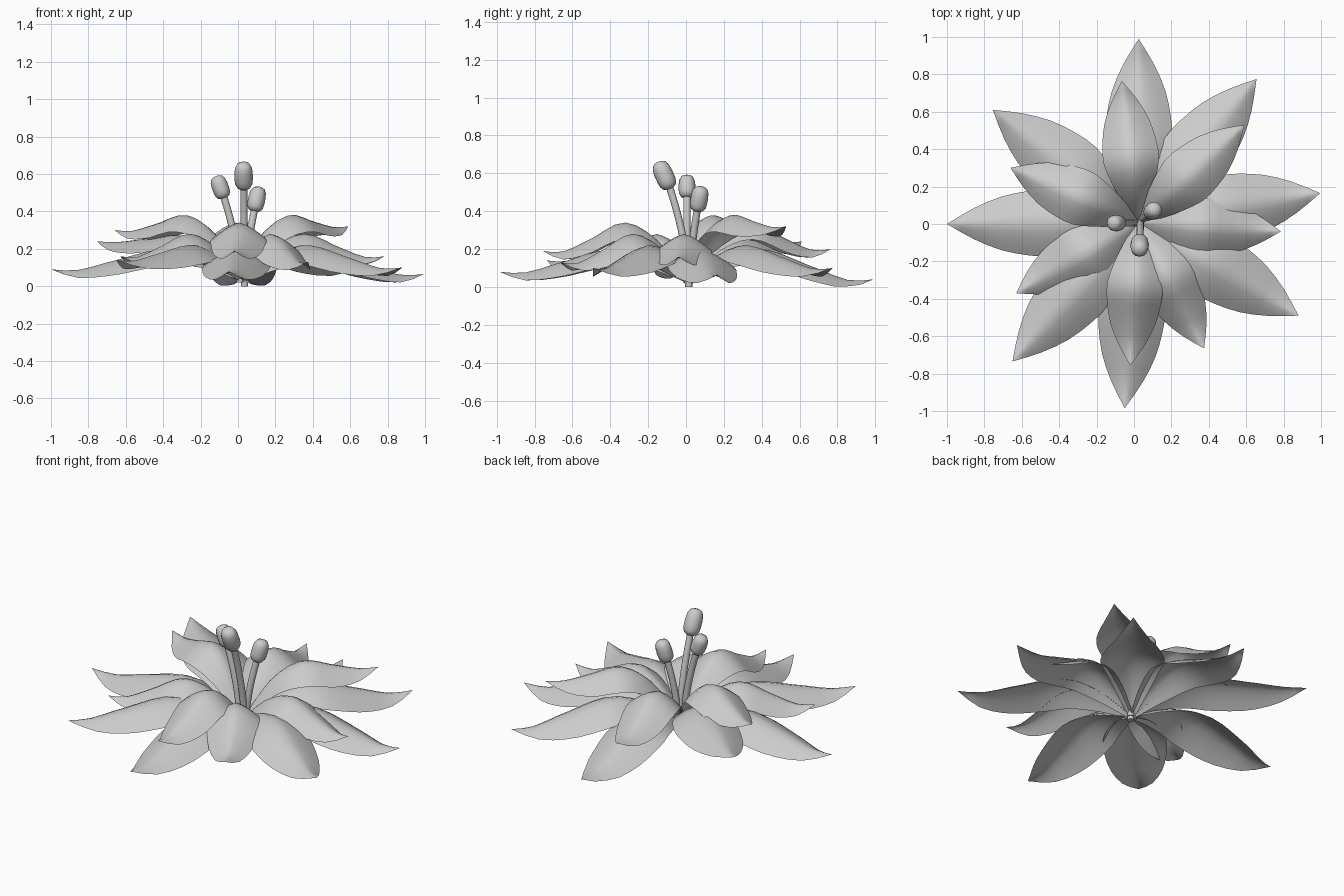
import bpy, bmesh, math
from mathutils import Vector

cube = bpy.data.objects.get("Cube")
if cube:
    bpy.data.objects.remove(cube, do_unlink=True)

grey = bpy.data.materials.new("soft grey")
grey.use_nodes = True
grey.diffuse_color = (0.6, 0.6, 0.6, 1)
grey.node_tree.nodes["Principled BSDF"].inputs["Base Color"].default_value = (0.6, 0.6, 0.6, 1)

ROOT = Vector((0.025, 0.01, 0))


def finish(name, bm, angle=50):
    mesh = bpy.data.meshes.new(name)
    bm.to_mesh(mesh)
    bm.free()
    mesh.materials.append(grey)
    obj = bpy.data.objects.new(name, mesh)
    bpy.context.collection.objects.link(obj)
    bpy.ops.object.select_all(action='DESELECT')
    obj.select_set(True)
    bpy.context.view_layer.objects.active = obj
    bpy.ops.object.shade_smooth_by_angle(angle=math.radians(angle))
    return obj


def sample(points, t):
    """Smooth interpolation through (t, value) points."""
    n = len(points)
    i = max(k for k in range(n - 1) if points[k][0] <= t)

    def slope(k):
        a, b = points[max(k - 1, 0)], points[min(k + 1, n - 1)]
        return (b[1] - a[1]) / (b[0] - a[0])

    (t0, a), (t1, b) = points[i], points[i + 1]
    h = t1 - t0
    s = (t - t0) / h
    return ((2*s**3 - 3*s**2 + 1) * a + (s**3 - 2*s**2 + s) * h * slope(i)
            + (3*s**2 - 2*s**3) * b + (s**3 - s**2) * h * slope(i + 1))


WIDTH = [(0, 0.08), (0.2, 0.6), (0.4, 0.96), (0.5, 1), (0.7, 0.82), (0.86, 0.46), (1, 0)]


def petal(name, tip, peak, half, peak_at, droop, base):
    """Domed leaf shape that rises, falls and flicks up at the tip."""
    tip = Vector(tip)
    axis = Vector((tip.x - ROOT.x, tip.y - ROOT.y, 0))
    side = Vector((-axis.y, axis.x, 0)).normalized()
    fall = peak - tip.z
    height = [(0, base), (peak_at * 0.5, base + (peak - base) * 0.7), (peak_at, peak),
              (0.68, peak - fall * 0.6), (0.87, tip.z - 0.005), (1, tip.z)]
    bm = bmesh.new()
    rows, cols = 14, 8
    grid = []
    for r in range(rows + 1):
        t = r / rows
        width = sample(WIDTH, t)
        row = []
        for c in range(cols + 1):
            v = 2 * c / cols - 1
            p = ROOT + axis * t + side * (v * half * width)
            p.z = max(0.003, sample(height, t) - droop * width * abs(v) ** 1.45)
            row.append(bm.verts.new(p))
        grid.append(row)
    for r in range(rows):
        for c in range(cols):
            bm.faces.new((grid[r][c], grid[r + 1][c], grid[r + 1][c + 1], grid[r][c + 1]))
    bmesh.ops.remove_doubles(bm, verts=bm.verts, dist=0.0005)
    bmesh.ops.recalc_face_normals(bm, faces=bm.faces)
    if sum(f.normal.z for f in bm.faces) < 0:
        bmesh.ops.reverse_faces(bm, faces=bm.faces)
    finish(name, bm)


# Outer ring: tip position and height of the arch
outer = [((0.025, 0.99, 0.04), 0.20), ((0.655, 0.775, 0.10), 0.22),
         ((0.995, 0.165, 0.065), 0.20), ((0.88, -0.49, 0.10), 0.22),
         ((-0.05, -0.985, 0.08), 0.20), ((-0.65, -0.735, 0.14), 0.22),
         ((-1.0, 0.0, 0.09), 0.20), ((-0.755, 0.61, 0.24), 0.27)]
for i, (tip, peak) in enumerate(outer):
    petal(f"outer_petal_{i + 1}", tip, peak, 0.18, 0.4, 0.09, 0.03)

# Inner ring
inner = [((-0.065, 0.765, 0.20), 0.34), ((0.59, 0.53, 0.32), 0.38),
         ((0.785, -0.04, 0.16), 0.28), ((0.375, -0.665, 0.13), 0.28),
         ((-0.02, -0.755, 0.19), 0.34), ((-0.63, -0.37, 0.16), 0.28),
         ((-0.66, 0.30, 0.30), 0.38)]
for i, (tip, peak) in enumerate(inner):
    petal(f"inner_petal_{i + 1}", tip, peak, 0.15, 0.44, 0.09, 0.05)


def lathe(name, centres, radii, sides=12):
    """Tube of changing radius along a path, with closed ends."""
    bm = bmesh.new()
    rings = []
    for i, c in enumerate(centres):
        along = centres[min(i + 1, len(centres) - 1)] - centres[max(i - 1, 0)]
        turn = Vector((0, 0, 1)).rotation_difference(along)
        rings.append([bm.verts.new(c + turn @ Vector((math.cos(a), math.sin(a), 0)) * radii[i])
                      for a in (math.tau * k / sides for k in range(sides))])
    for low, high in zip(rings, rings[1:]):
        for k in range(sides):
            j = (k + 1) % sides
            bm.faces.new((low[k], low[j], high[j], high[k]))
    bm.faces.new(rings[0][::-1])
    bm.faces.new(rings[-1])
    finish(name, bm)


# Stamens: curved filament and rounded anther
BUD = [0.018, 0.036, 0.046, 0.049, 0.049, 0.045, 0.034, 0.014]
stamens = [((0.035, 0.015, 0), (0.03, -0.115, 0.59), 0.155, 1.0),
           ((0.01, 0.005, 0.02), (-0.095, 0.005, 0.53), 0.125, 0.9),
           ((0.04, 0.02, 0.02), (0.10, 0.07, 0.465), 0.135, 0.93)]
for i, (foot, head, length, scale) in enumerate(stamens):
    foot, head = Vector(foot), Vector(head)
    lean = Vector(((head.x - foot.x) * 1.4, (head.y - foot.y) * 1.4, 0.4)).normalized()
    neck = head - lean * length * 0.42
    path = []
    for k in range(11):
        t = k / 10
        p = foot.lerp(neck, t)
        p.x = foot.x + (neck.x - foot.x) * t ** 1.7
        p.y = foot.y + (neck.y - foot.y) * t ** 1.7
        path.append(p)
    lathe(f"filament_{i + 1}", path, [0.019] * 11)
    steps = [0, 0.06, 0.18, 0.35, 0.6, 0.8, 0.94, 1]
    lathe(f"anther_{i + 1}", [head + lean * length * (s - 0.5) for s in steps],
          [r * scale for r in BUD])
